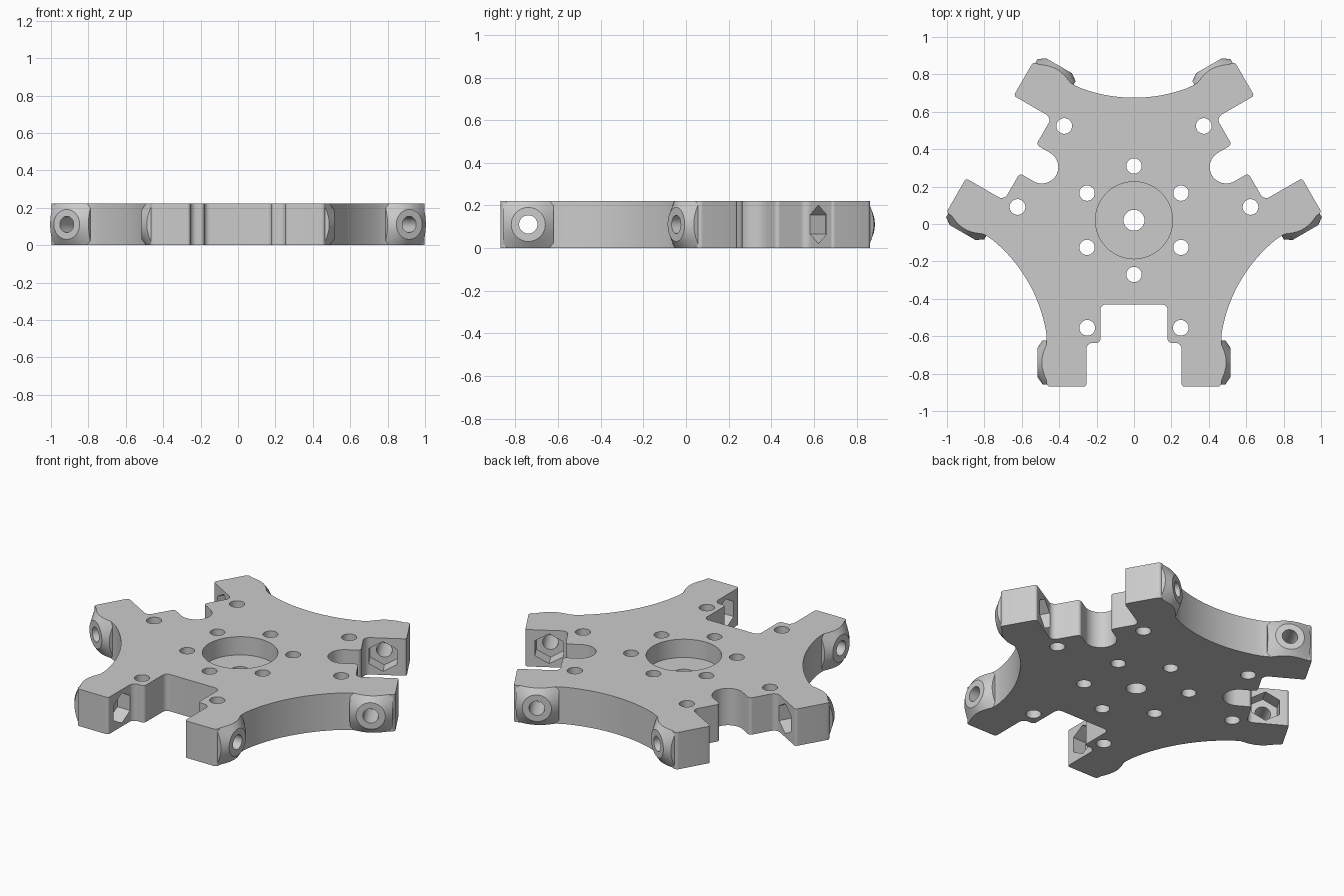
import bpy, bmesh
from math import pi, sin, cos, sqrt, tan, radians
from mathutils import Matrix, Vector

cube = bpy.data.objects.get("Cube")
if cube:
    bpy.data.objects.remove(cube, do_unlink=True)

H = 0.222              # plate thickness
CENTRE = Vector((0, 0.02, 0))
ARM_IN, ARM_OUT = 0.255, 0.467
ARM_END, STEP = 0.89, 0.655
BOLT = 0.76            # distance of the clamp bolts along the arms

grey = bpy.data.materials.new("plain grey")
grey.use_nodes = True
grey.diffuse_color = (0.6, 0.6, 0.6, 1)
grey.node_tree.nodes["Principled BSDF"].inputs["Base Color"].default_value = (0.6, 0.6, 0.6, 1)


def turn(k):
    return Matrix.Translation(CENTRE) @ Matrix.Rotation(k * 2 * pi / 3, 4, "Z")


def finish(name, bm):
    bmesh.ops.recalc_face_normals(bm, faces=bm.faces)
    mesh = bpy.data.meshes.new(name)
    bm.to_mesh(mesh)
    bm.free()
    mesh.materials.append(grey)
    obj = bpy.data.objects.new(name, mesh)
    bpy.context.collection.objects.link(obj)
    return obj


def cone(bm, matrix, start, end, r1, r2, sides=32):
    # Frustum along local z, from start to end
    place = matrix @ Matrix.Translation((0, 0, (start + end) / 2))
    bmesh.ops.create_cone(bm, cap_ends=True, segments=sides, radius1=r1, radius2=r2,
                          depth=end - start, matrix=place)


def combine(target, tool, operation):
    mod = target.modifiers.new("combine", "BOOLEAN")
    mod.object, mod.operation, mod.solver = tool, operation, "EXACT"
    bpy.context.view_layer.objects.active = target
    bpy.ops.object.modifier_apply(modifier=mod.name)
    bpy.data.objects.remove(tool, do_unlink=True)


def fillet(a, b, c, r, steps=8):
    # Replace corner b by an arc of radius r
    if r == 0:
        return [b]
    u, v = (a - b).normalized(), (c - b).normalized()
    half = u.angle(v) / 2
    mid = b + (u + v).normalized() * (r / sin(half))
    p, q = b + u * (r / tan(half)) - mid, b + v * (r / tan(half)) - mid
    pts = []
    for i in range(steps + 1):
        t = i / steps
        pts.append(mid + (p * (1 - t) + q * t).normalized() * r)
    return pts


def sector(slot_w, slot_d, slot_r):
    # A pair of arms with a slot between them, pointing down
    left = [(-ARM_OUT, -0.63, 0), (-ARM_OUT, -ARM_END, 0.02), (-ARM_IN, -ARM_END, 0.015),
            (-ARM_IN, -STEP, 0.035), (-slot_w, -STEP, 0.02), (-slot_w, -slot_d, slot_r)]
    corners = left + [(-x, y, r) for x, y, r in reversed(left)]
    pos = [Vector((x, y, 0)) for x, y, r in corners]
    pts = [pos[0]]
    for i in range(1, len(pos) - 1):
        pts += fillet(pos[i - 1], pos[i], pos[i + 1], corners[i][2])
    pts.append(pos[-1])
    # Concave edge leading to the next pair
    rad, n = 0.81, 24
    back = Matrix.Rotation(pi / 3, 4, "Z")
    for i in range(1, n):
        x = -0.313 + 0.626 * i / n
        pts.append(back @ Vector((x, -(0.655 + rad - sqrt(rad * rad - x * x)), 0)))
    return pts


# Plate outline, extruded
bm = bmesh.new()
outline = []
for k, slot in enumerate([(0.18, 0.45, 0.03), (0.088, 0.481, 0.0878), (0.088, 0.481, 0.0878)]):
    outline += [turn(k) @ p for p in sector(*slot)]
base = bm.faces.new([bm.verts.new(p) for p in outline])
top = bmesh.ops.extrude_face_region(bm, geom=[base])["geom"]
bmesh.ops.translate(bm, vec=(0, 0, H), verts=[v for v in top if isinstance(v, bmesh.types.BMVert)])
plate = finish("hub_plate", bm)

# Bosses, bolt bores, nut pockets and vertical holes
blocks, cones, drills, pockets = [bmesh.new() for _ in range(4)]
for k in range(3):
    for side in (-1, 1):
        axis = turn(k) @ Matrix.Translation((0, -BOLT, H / 2)) @ Matrix.Rotation(side * pi / 2, 4, "Y")
        slab = Matrix.Translation((0, 0, 0.48)) @ Matrix.Diagonal((H, 0.236, 0.16, 1))
        bmesh.ops.create_cube(blocks, size=1, matrix=axis @ slab)
        cone(cones, axis, 0.36, 0.515, 0.08 + 0.155 * 1.4, 0.08, 48)
        cone(drills, axis, 0.28, 0.6, 0.043, 0.043)
        hexagon = axis @ Matrix.Rotation(radians(90), 4, "Z")
        cone(pockets, hexagon, 0.2, ARM_IN + 0.085, 0.09, 0.09, 6)
        upright = turn(k) @ Matrix.Translation((side * 0.25, -0.575, 0))
        cone(drills, upright, -0.1, H + 0.1, 0.042, 0.042)
for k in range(6):
    spot = Matrix.Translation(CENTRE) @ Matrix.Rotation(k * pi / 3, 4, "Z") @ Matrix.Translation((0, 0.29, 0))
    cone(drills, spot, -0.1, H + 0.1, 0.041, 0.041)
cone(drills, turn(0), -0.1, H + 0.1, 0.056, 0.056)
cone(pockets, turn(0), H - 0.11, H + 0.1, 0.206, 0.206, 64)

bosses = finish("clamp_bosses", blocks)
combine(bosses, finish("boss_cones", cones), "INTERSECT")
combine(plate, bosses, "UNION")
combine(plate, finish("drill_cutter", drills), "DIFFERENCE")
combine(plate, finish("pocket_cutter", pockets), "DIFFERENCE")

# Smooth curved walls, keep edges crisp
bpy.ops.object.select_all(action="DESELECT")
plate.select_set(True)
bpy.context.view_layer.objects.active = plate
bpy.ops.object.shade_smooth_by_angle(angle=radians(25))
